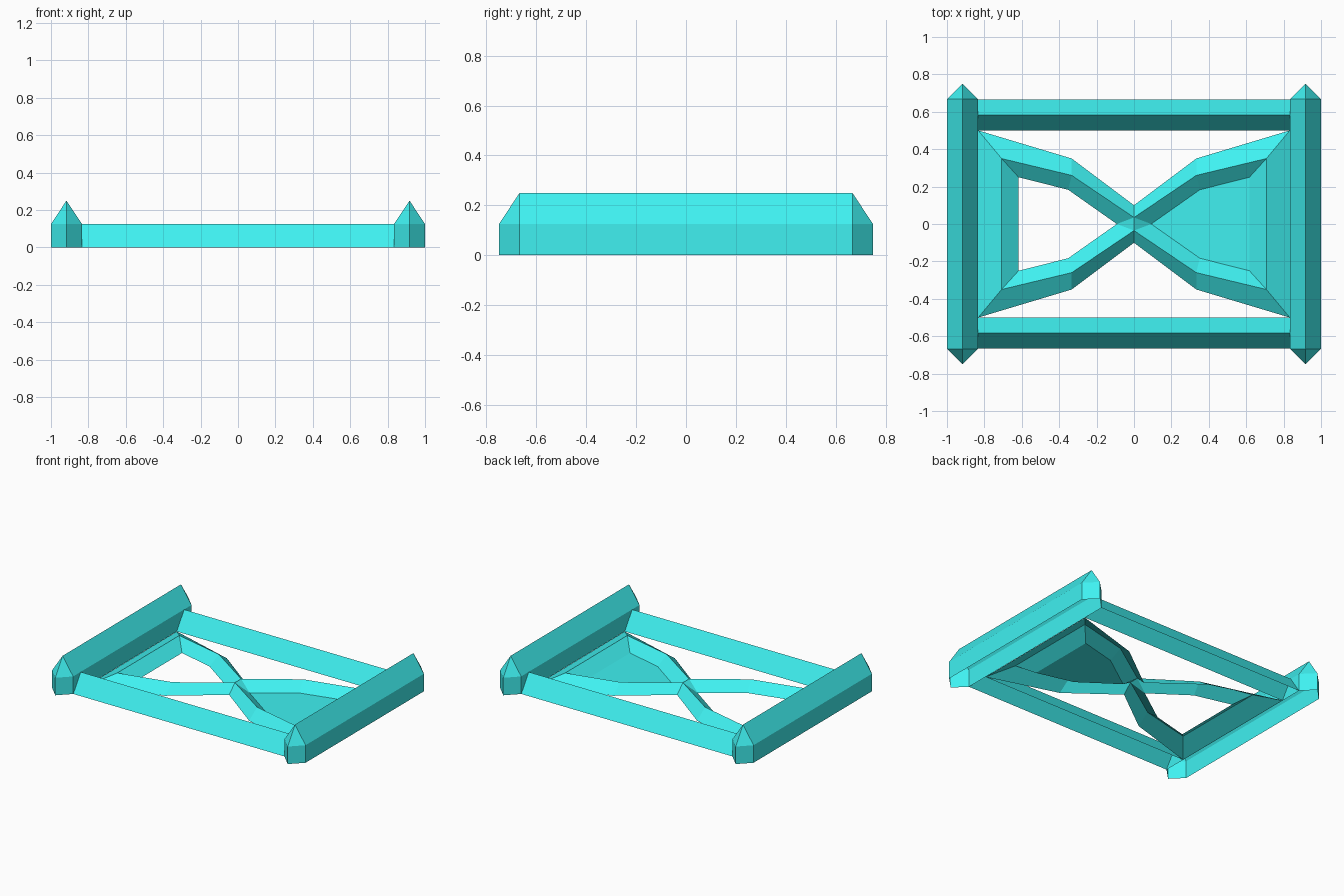
import bpy, bmesh

if "Cube" in bpy.data.objects:
    bpy.data.objects.remove(bpy.data.objects["Cube"])

mat = bpy.data.materials.new("cyan")
mat.diffuse_color = (0.05, 0.88, 0.88, 1)
mat.use_nodes = True
mat.node_tree.nodes["Principled BSDF"].inputs["Base Color"].default_value = mat.diffuse_color


def build(name, fill):
    """Make a flat-shaded mesh object; fill(bm) adds the faces."""
    bm = bmesh.new()
    fill(bm)
    bmesh.ops.remove_doubles(bm, verts=bm.verts, dist=0.0005)
    bm.normal_update()
    mesh = bpy.data.meshes.new(name)
    bm.to_mesh(mesh)
    bm.free()
    mesh.materials.append(mat)
    obj = bpy.data.objects.new(name, mesh)
    bpy.context.collection.objects.link(obj)
    return obj


def face(bm, pts, up=True):
    f = bm.faces.new([bm.verts.new(p) for p in pts])
    f.normal_update()
    if up and f.normal.z < 0:
        f.normal_flip()


# End bars: pointed plan, low walls, hipped ridge on top, open underneath
def end_bar(x):
    w, y, tip = 0.083, 0.667, 0.75
    plan = [(x + w, -y), (x + w, y), (x, tip), (x - w, y), (x - w, -y), (x, -tip)]
    ra, rb = (x, -y, 0.25), (x, y, 0.25)

    def fill(bm):
        for i, a in enumerate(plan):
            b = plan[(i + 1) % 6]
            lo, hi = [(*a, 0), (*b, 0)], [(*b, 0.125), (*a, 0.125)]
            face(bm, lo + hi, up=False)
            if i in (0, 3):
                roof = [ra, rb] if i == 0 else [rb, ra]
                face(bm, [hi[1], hi[0], roof[1], roof[0]])
            else:
                face(bm, [hi[1], hi[0], rb if i in (1, 2) else ra])
    return fill


# Side bars: two sloping faces meeting at a ridge
def side_bar(y):
    def fill(bm):
        for e in (-0.083, 0.083):
            face(bm, [(-0.833, y + e, 0), (0.833, y + e, 0),
                      (0.833, y, 0.125), (-0.833, y, 0.125)])
    return fill


for side, s in (("left", -1), ("right", 1)):
    build(side + "_end_bar", end_bar(s * 0.917))
for side, s in (("front", -1), ("back", 1)):
    build(side + "_side_bar", side_bar(s * 0.583))

# Hourglass: one quarter as outer, ridge and inner lines, mirrored four ways
R = 0.0625
outer = [(0.833, 0, 0), (0.833, 0.5, 0), (0.333, 0.35, 0), (0, 0.1, 0)]
ridge = [(0.708, 0, R), (0.708, 0.35, R), (0.333, 0.26, R), (0, 0.035, R)]
inner = [(0.617, 0, 0), (0.617, 0.25, 0), (0.352, 0.183, 0), (0.092, 0, 0)]


def hourglass(bm):
    for sx in (-1, 1):
        for sy in (-1, 1):
            def flip(pts):
                return [(sx * x, sy * y, z) for x, y, z in pts]
            for a, b in ((outer, ridge), (ridge, inner)):
                for i in range(3):
                    face(bm, flip([a[i], a[i + 1], b[i + 1], b[i]]))
            # waist where the arms cross
            face(bm, flip([inner[3], ridge[3], (0, 0, R)]))


build("hourglass_frame", hourglass)

# Flat panel closing the right lobe
panel = inner[1:] + [(x, -y, z) for x, y, z in inner[2:0:-1]]
build("hourglass_panel", lambda bm: face(bm, panel))
